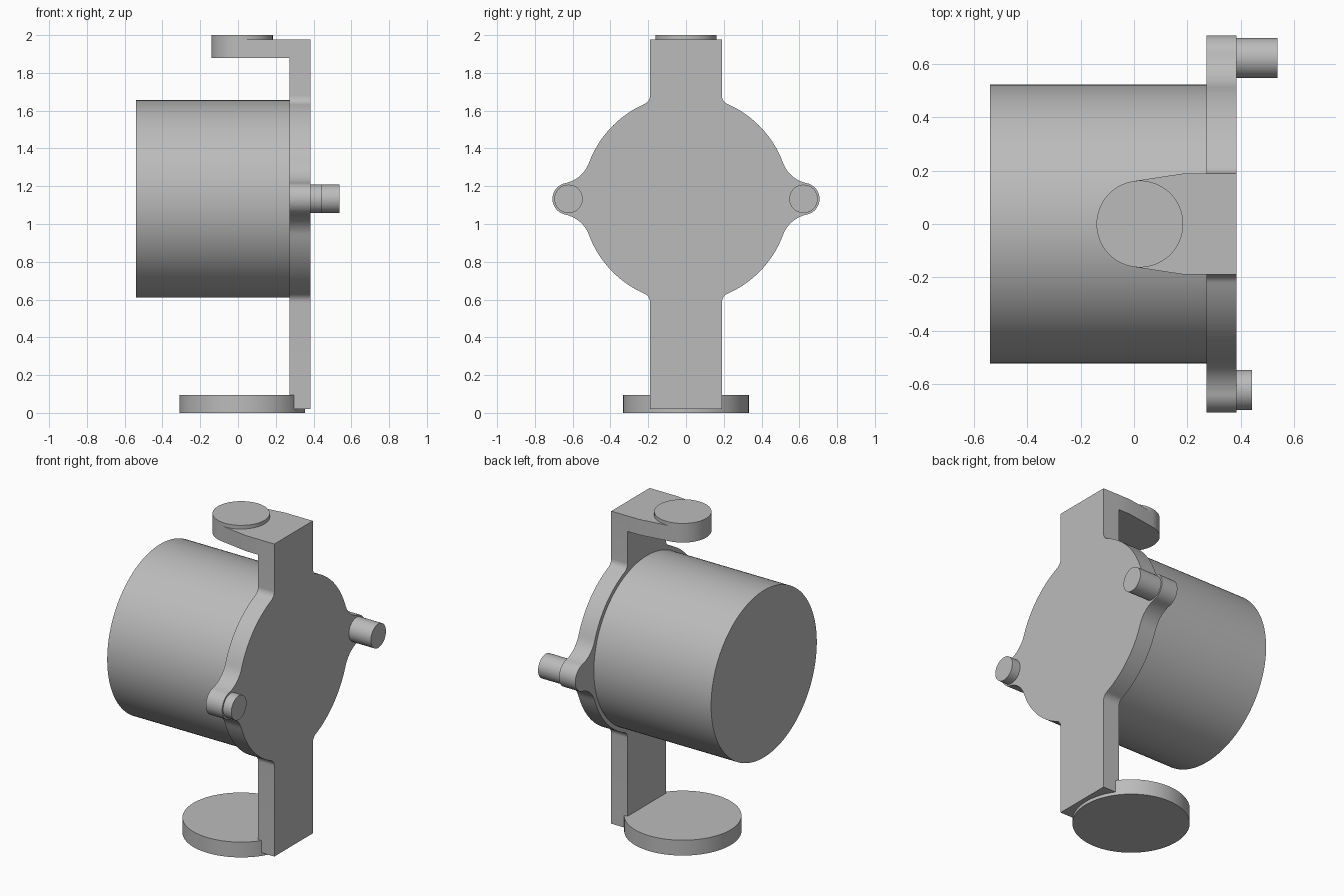
import bpy
import bmesh
from math import sqrt, atan2, cos, sin, pi, radians
from mathutils import Matrix, Vector

cube = bpy.data.objects.get("Cube")
if cube:
    bpy.data.objects.remove(cube, do_unlink=True)

grey = bpy.data.materials.new("plain grey")
grey.use_nodes = True
grey.diffuse_color = (0.5, 0.5, 0.5, 1)
grey.node_tree.nodes["Principled BSDF"].inputs["Base Color"].default_value = (0.5, 0.5, 0.5, 1)

AXIS_Z = 1.133    # height of the drum axis
PLATE_X = (0.272, 0.385)
HALF = 0.19       # half width of the strap
FOOT_X = 0.022    # centre of the round pads


def finish(name, bm):
    bmesh.ops.recalc_face_normals(bm, faces=bm.faces)
    mesh = bpy.data.meshes.new(name)
    bm.to_mesh(mesh)
    bm.free()
    mesh.materials.append(grey)
    obj = bpy.data.objects.new(name, mesh)
    bpy.context.collection.objects.link(obj)
    bpy.ops.object.select_all(action='DESELECT')
    obj.select_set(True)
    bpy.context.view_layer.objects.active = obj
    bpy.ops.object.shade_smooth_by_angle(angle=radians(30))
    return obj


def cylinder(name, radius, start, end, sides=96):
    start, end = Vector(start), Vector(end)
    axis = end - start
    turn = Vector((0, 0, 1)).rotation_difference(axis).to_matrix().to_4x4()
    bm = bmesh.new()
    bmesh.ops.create_cone(bm, cap_ends=True, segments=sides, radius1=radius, radius2=radius,
                          depth=axis.length, matrix=Matrix.Translation((start + end) / 2) @ turn)
    return finish(name, bm)


def prism(name, points, offset):
    bm = bmesh.new()
    face = bm.faces.new([bm.verts.new(p) for p in points])
    out = bmesh.ops.extrude_face_region(bm, geom=[face], use_keep_orig=True)
    moved = [v for v in out["geom"] if isinstance(v, bmesh.types.BMVert)]
    bmesh.ops.translate(bm, verts=moved, vec=offset)
    return finish(name, bm)


def arc(center, radius, a0, a1, steps):
    return [(center[0] + radius * cos(a0 + (a1 - a0) * i / steps),
             center[1] + radius * sin(a0 + (a1 - a0) * i / steps)) for i in range(steps + 1)]


# Quarter outline of the plate: strap, small fillet, disc, large fillet, ear
disc_r, ear_r, ear_y = 0.548, 0.085, 0.622
small, large = 0.05, 0.17
c1y = HALF + small
c1 = (c1y, sqrt((disc_r + small) ** 2 - c1y ** 2))
d0, d1 = disc_r + large, ear_r + large
c2y = (d0 ** 2 - d1 ** 2 + ear_y ** 2) / (2 * ear_y)
c2 = (c2y, sqrt(d0 ** 2 - c2y ** 2))
a1, a2 = atan2(c1[1], c1[0]), atan2(c2[1], c2[0])
a_ear = atan2(c2[1], c2[0] - ear_y)
quarter = arc(c1, small, pi, pi + a1, 10)
quarter += arc((0, 0), disc_r, a1, a2, 24)[1:]
quarter += arc(c2, large, a2 + pi, a_ear + pi, 16)[1:]
quarter += arc((ear_y, 0), ear_r, a_ear, 0, 16)[1:]

# Back plate with straps and ears, mirrored from the quarter
side = [(HALF, 1.977 - AXIS_Z)] + quarter
side += [(y, -z) for y, z in reversed(quarter[:-1])] + [(HALF, 0.02 - AXIS_Z)]
outline = side + [(-y, z) for y, z in reversed(side)]
prism("back_plate", [(PLATE_X[0], y, z + AXIS_Z) for y, z in outline],
      (PLATE_X[1] - PLATE_X[0], 0, 0))

# Drum body
cylinder("drum", 0.523, (-0.54, 0, AXIS_Z), (PLATE_X[0] + 0.01, 0, AXIS_Z), 128)

# Pins on the ears, the rear one longer
cylinder("front_pin", 0.075, (0.3, -ear_y, AXIS_Z), (0.442, -ear_y, AXIS_Z), 64)
cylinder("rear_pin", 0.075, (0.3, ear_y, AXIS_Z), (0.537, ear_y, AXIS_Z), 64)

# Top arm tapering to a round pad
arm = [(PLATE_X[0] + 0.01, HALF), (0.19, HALF), (0.0, 0.161)]
arm += [(x, -y) for x, y in reversed(arm)]
prism("top_arm", [(x, y, 1.88) for x, y in arm], (0, 0, 0.097))
cylinder("top_pad", 0.1625, (FOOT_X, 0, 1.88), (FOOT_X, 0, 2.0))

# Round base
cylinder("base_disc", 0.333, (FOOT_X, 0, 0), (FOOT_X, 0, 0.096))
